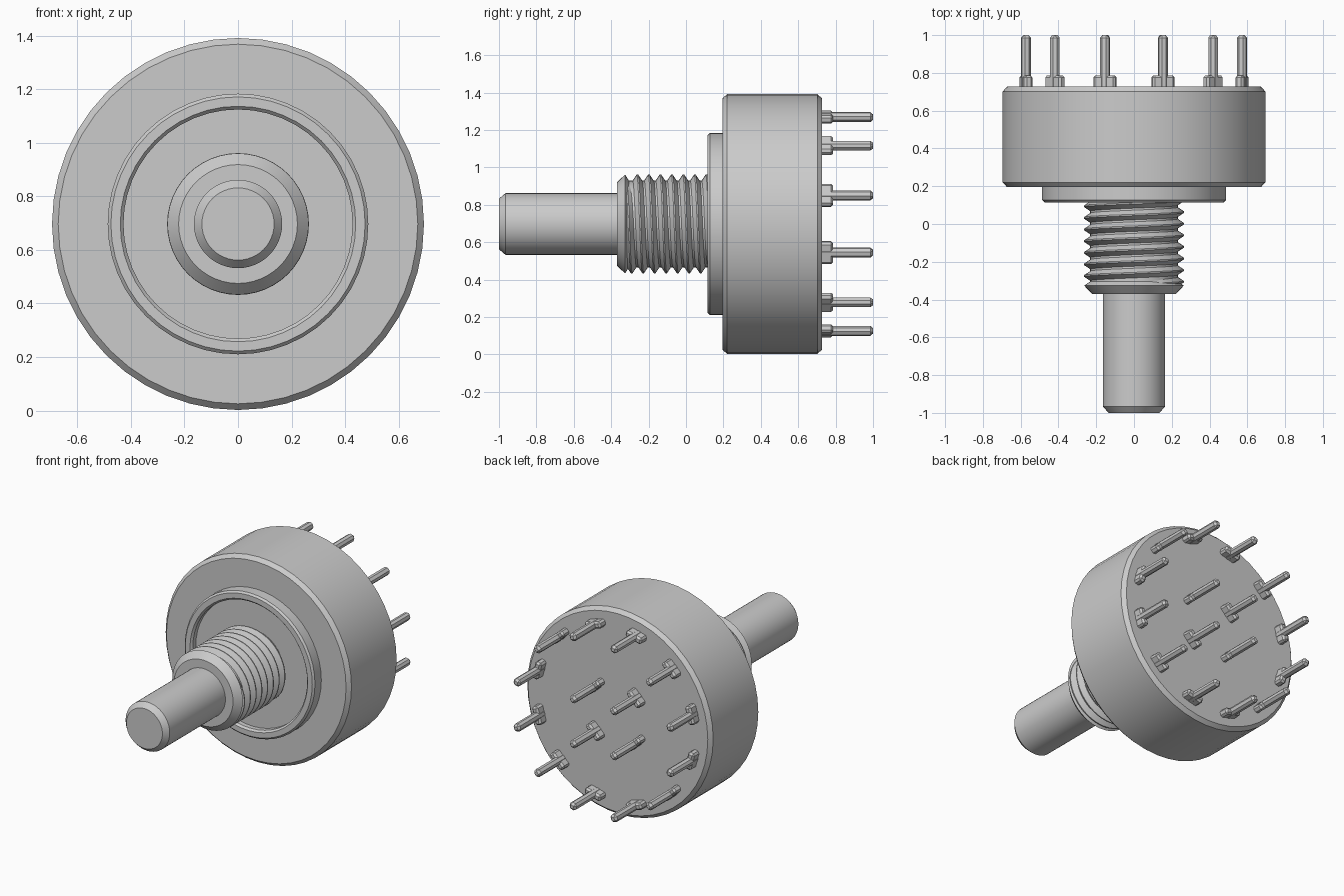
import bpy, bmesh, math
from mathutils import Matrix, Vector

if "Cube" in bpy.data.objects:
    bpy.data.objects.remove(bpy.data.objects["Cube"])

CZ = 0.697   # height of the rotation axis
SEG = 48


def finish(bm, name, smooth=True):
    bmesh.ops.remove_doubles(bm, verts=bm.verts, dist=1e-5)
    bmesh.ops.recalc_face_normals(bm, faces=bm.faces)
    me = bpy.data.meshes.new(name)
    bm.to_mesh(me)
    bm.free()
    ob = bpy.data.objects.new(name, me)
    bpy.context.collection.objects.link(ob)
    if smooth:
        bpy.ops.object.select_all(action='DESELECT')
        ob.select_set(True)
        bpy.context.view_layer.objects.active = ob
        bpy.ops.object.shade_smooth_by_angle(angle=math.radians(25))
    return ob


def point(r, y, a):
    return Vector((r * math.sin(a), y, CZ + r * math.cos(a)))


def lathe(name, profile):
    """Revolve (radius, y) points around the axis and cap both ends."""
    bm = bmesh.new()
    rings = [[bm.verts.new(point(r, y, 2 * math.pi * i / SEG)) for i in range(SEG)]
             for r, y in profile]
    for p, q in zip(rings, rings[1:]):
        for i in range(SEG):
            j = (i + 1) % SEG
            bm.faces.new((p[i], p[j], q[j], q[i]))
    bm.faces.new(rings[0])
    bm.faces.new(rings[-1])
    return finish(bm, name)


# Main round parts
lathe("housing", [(0.672, 0.195), (0.695, 0.22), (0.695, 0.702), (0.672, 0.727)])
lathe("mounting_collar", [(0.428, 0.16), (0.428, 0.128), (0.440, 0.115), (0.475, 0.115),
                          (0.487, 0.127), (0.487, 0.21)])
lathe("shaft", [(0.135, -1.0), (0.165, -0.965), (0.165, -0.3)])
lathe("bushing", [(0.222, -0.37), (0.264, -0.326), (0.232, -0.305), (0.232, 0.18)])

# Helical thread on the bushing
bm = bmesh.new()
pitch, root, crest, y_start, turns = 0.0615, 0.226, 0.265, -0.352, 7.6
steps = int(turns * SEG)
prev = None
for i in range(steps + 1):
    a = 2 * math.pi * i / SEG
    y = y_start + pitch * i / SEG
    fade = min(1, i / 12, (steps - i) / 12)
    top = root + (crest - root) * fade
    row = [bm.verts.new(point(r, max(y + f * pitch, -0.33), a))
           for f, r in ((0.02, root), (0.44, top), (0.56, top), (0.98, root))]
    if prev:
        for k in range(3):
            bm.faces.new((prev[k], prev[k + 1], row[k + 1], row[k]))
    prev = row
finish(bm, "bushing_thread")


# Terminal pins: a wide foot lying along the ring plus a slim post
def add_box(bm, size, y0, y1, bevel):
    part = bmesh.new()
    bmesh.ops.create_cube(part, size=1, matrix=Matrix.Translation((0, (y0 + y1) / 2, 0))
                          @ Matrix.Diagonal((size[0], y1 - y0, size[1], 1)))
    bmesh.ops.bevel(part, geom=part.edges[:], offset=bevel, segments=1, affect='EDGES')
    tmp = bpy.data.meshes.new("tmp")
    part.to_mesh(tmp)
    part.free()
    bm.from_mesh(tmp)
    bpy.data.meshes.remove(tmp)


def pin(name, radius, angle):
    bm = bmesh.new()
    add_box(bm, (0.122, 0.046), 0.70, 0.787, 0.012)
    add_box(bm, (0.05, 0.05), 0.70, 1.0, 0.014)
    bm.transform(Matrix.Translation(point(radius, 0, angle)) @ Matrix.Rotation(angle, 4, 'Y'))
    finish(bm, name, smooth=False)


for k in range(12):
    pin(f"outer_pin_{k + 1}", 0.592, math.radians(15 + 30 * k))
for k in range(4):
    pin(f"inner_pin_{k + 1}", 0.215, math.radians(45 + 90 * k))
